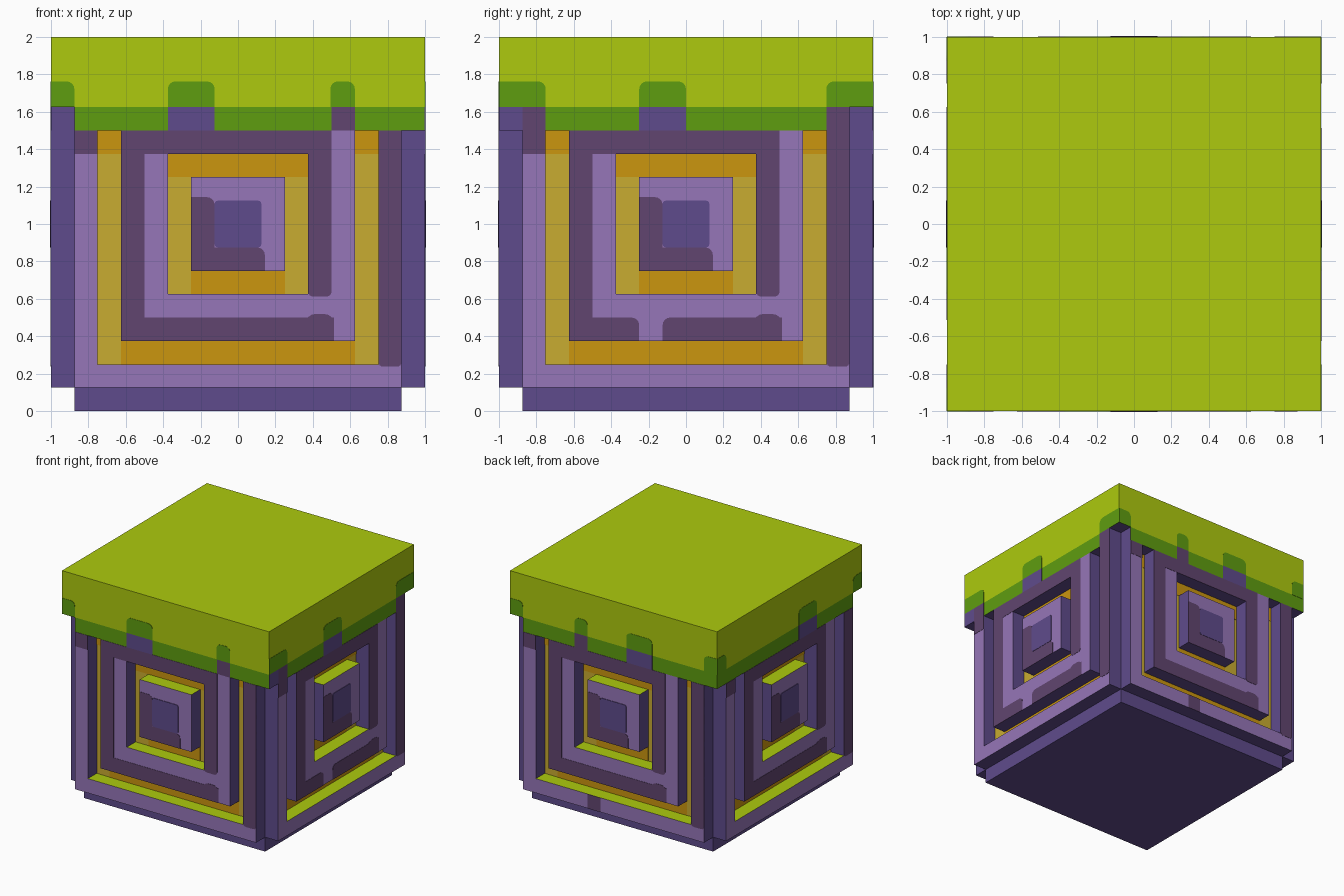
import bpy, bmesh, math
from mathutils import Matrix, Vector

old = bpy.data.objects.get("Cube")
if old:
    bpy.data.objects.remove(old, do_unlink=True)


def make_material(name, hex_code):
    rgb = [int(hex_code[i:i + 2], 16) / 255 for i in (0, 2, 4)]
    lin = [c / 12.92 if c < 0.04 else ((c + 0.055) / 1.055) ** 2.4 for c in rgb]
    mat = bpy.data.materials.new(name)
    mat.use_nodes = True
    mat.diffuse_color = (*lin, 1)
    bsdf = mat.node_tree.nodes["Principled BSDF"]
    bsdf.inputs["Base Color"].default_value = (*lin, 1)
    bsdf.inputs["Roughness"].default_value = 0.9
    return mat


LIME = make_material("lime_grass", "adca0e")
GREEN = make_material("dark_grass", "5f9e10")
PURPLE = make_material("deep_purple", "5f4b8c")
LILAC = make_material("lilac_stone", "9676b8")
PLUM = make_material("plum_stone", "614570")
MUSTARD = make_material("mustard", "c9ac31")
ORANGE = make_material("orange", "cb960f")

U = 1 / 8          # grid step; panel coordinates count steps from the block centre
FACE, CORE = 8, 7  # depth of the outer surface and of the recessed core
SKIN = 0.02        # thickness of one painted layer, in steps


def finish(name, bm, mats, rule):
    bmesh.ops.recalc_face_normals(bm, faces=bm.faces)
    bm.normal_update()
    for f in bm.faces:
        f.material_index = mats.index(rule(f))
    mesh = bpy.data.meshes.new(name)
    bm.to_mesh(mesh)
    bm.free()
    for m in mats:
        mesh.materials.append(m)
    obj = bpy.data.objects.new(name, mesh)
    bpy.context.collection.objects.link(obj)
    return obj


def prism(bm, loops, d0, d1):
    """Extrude an outline, or a ring between two equal outlines, along the depth."""
    rows = []
    for loop in loops:
        back, front = ([bm.verts.new((u * U, -d * U, 1 + v * U)) for u, v in loop]
                       for d in (d0, d1))
        n = len(loop)
        for i in range(n):
            j = (i + 1) % n
            bm.faces.new((back[i], back[j], front[j], front[i]))
        rows.append((back, front))
    for side in (0, 1):
        a = rows[0][side]
        if len(rows) == 1:
            bm.faces.new(a)
        else:
            b = rows[1][side]
            for i in range(len(a)):
                j = (i + 1) % len(a)
                bm.faces.new((a[i], a[j], b[j], b[i]))


def rect(u0, u1, v0, v1, rounded="", r=0.33):
    """Rectangle outline; rounded lists the softened corners: a b c d from lower left."""
    pts = []
    corners = ((u0, v0, 1, 1), (u1, v0, -1, 1), (u1, v1, -1, -1), (u0, v1, 1, -1))
    for k, (u, v, su, sv) in enumerate(corners):
        if "abcd"[k] not in rounded:
            pts.append((u, v))
            continue
        for s in range(5):
            t = math.pi * (1 + k / 2 + s / 8)
            pts.append((u + r * (su + math.cos(t)), v + r * (sv + math.sin(t))))
    return pts


def turn(obj, side):
    obj.data.transform(Matrix.Rotation(side * math.pi / 2, 4, "Z"))


def stone_rule(f):
    if f.normal.z > 0.9:
        return LIME
    return LILAC if f.normal.y < -0.9 else PURPLE


def stone(name, side, loops):
    bm = bmesh.new()
    prism(bm, loops, CORE, FACE)
    turn(finish(name, bm, [LILAC, LIME, PURPLE], stone_rule), side)


def paint(name, side, mat, outlines, depth=FACE, layer=1):
    bm = bmesh.new()
    for pts in outlines:
        prism(bm, [pts], depth - SKIN, depth + layer * SKIN)
    turn(finish(name, bm, [mat], lambda f: mat), side)


def box(name, half, z0, z1, rule, mats):
    bm = bmesh.new()
    prism(bm, [rect(-half, half, z0, z1)], -half, half)
    return finish(name, bm, mats, rule)


# Core block and grass slab
box("core", CORE, -8, 4, lambda f: PURPLE, [PURPLE])
box("grass_slab", FACE, 5, 8,
    lambda f: PURPLE if f.normal.z < -0.9 else LIME, [LIME, PURPLE])

# Grass skirt, with two opposite corners notched out
bm = bmesh.new()
skirt = [(-7, -8), (8, -8), (8, 7), (7, 7), (7, 8), (-8, 8), (-8, -7), (-7, -7)]
base = bm.faces.new([bm.verts.new((x * U, y * U, 1 + 4 * U)) for x, y in skirt])
grown = bmesh.ops.extrude_face_region(bm, geom=[base])["geom"]
bmesh.ops.translate(bm, vec=Vector((0, 0, U)),
                    verts=[g for g in grown if isinstance(g, bmesh.types.BMVert)])


def skirt_rule(f):
    c = f.calc_center_median()
    outer = max(abs(c.x), abs(c.y)) > 0.99
    return GREEN if outer else PURPLE


finish("grass_skirt", bm, [GREEN, PURPLE], skirt_rule)

# Per side: grass drops, then the purple and plum gaps below them
drops = [
    [(-8, -7, "c"), (-3, -1, "cd"), (3.95, 5, "cd")],
    [(-8, -6, "c"), (-2, 0, "cd"), (6, 8, "d")],
    [(-8, -7, "c"), (-3, -2, "cd"), (1, 3, "cd"), (7, 8, "d")],
    [(-8, -7, "c"), (1, 3, "cd"), (7, 8, "d")],
]
purple_gaps = [[(-3, -1)], [(-8, -7), (-2, 0)], [(1, 3)], [(1, 3)]]
plum_gaps = [[(4, 5)], [(-7, -6), (6, 7)], [(-3, -2)], []]

for s, side in enumerate(("front", "left", "back", "right")):
    # Raised stonework
    stone(side + "_outer_frame", s, [[(-7, 4), (-7, -7), (7, -7), (7, 4),
                                      (6, 4), (6, -6), (-6, -6), (-6, 4)]])
    stone(side + "_ring", s, [rect(-5, 5, -5, 4), rect(-3, 3, -3, 3)])
    stone(side + "_centre_block", s, [rect(-2, 2, -2, 2)])

    # Recessed golden backing
    paint(side + "_mustard_backing", s, MUSTARD, [rect(-6, 6, -6, 4)], CORE)
    paint(side + "_orange_bands", s, ORANGE,
          [rect(-5, 5, -6, -5), rect(-6, 6, 3, 4),
           rect(-2, 2, -3, -2), rect(-3, 3, 2, 3)], CORE, 2)

    # Plum shapes on the ring, frame and centre
    if s == 1:
        low = [rect(-5, -2, -5, -4, "c"), rect(-1, 4.1, -5, -4, "d")]
    else:
        low = [rect(-5, 4.1, -5, -4)]
    low.append(rect(2.9, 4.1, -5, -3.85, "cd", 0.4))
    paint(side + "_ring_plum", s, PLUM, low + [
        rect(-5, -4, -4, 3), rect(-5, 4, 3, 4), rect(3, 4, -3.1, 3, "ab", 0.2)])
    frame = [rect(-7, -6, 3, 4), rect(6, 7, -6.1, 4, "ab", 0.2)]
    if s == 2:
        frame.append(rect(-2, -1, -7, -6))
    paint(side + "_frame_plum", s, PLUM, frame)
    paint(side + "_centre_plum", s, PLUM,
          [rect(-2, -1, -1, 1.15, "c"), rect(-2, 1.15, -2, -1, "c")])
    paint(side + "_centre_purple", s, PURPLE, [rect(-1, 1, -1, 1, "abcd", 0.15)], layer=2)

    # Grass edge
    paint(side + "_grass_drops", s, GREEN,
          [rect(a, b, 5, 6.1, r) for a, b, r in drops[s]])
    for label, mat, gaps in (("purple", PURPLE, purple_gaps[s]), ("plum", PLUM, plum_gaps[s])):
        if gaps:
            paint(f"{side}_{label}_gaps", s, mat, [rect(a, b, 4, 5) for a, b in gaps])
